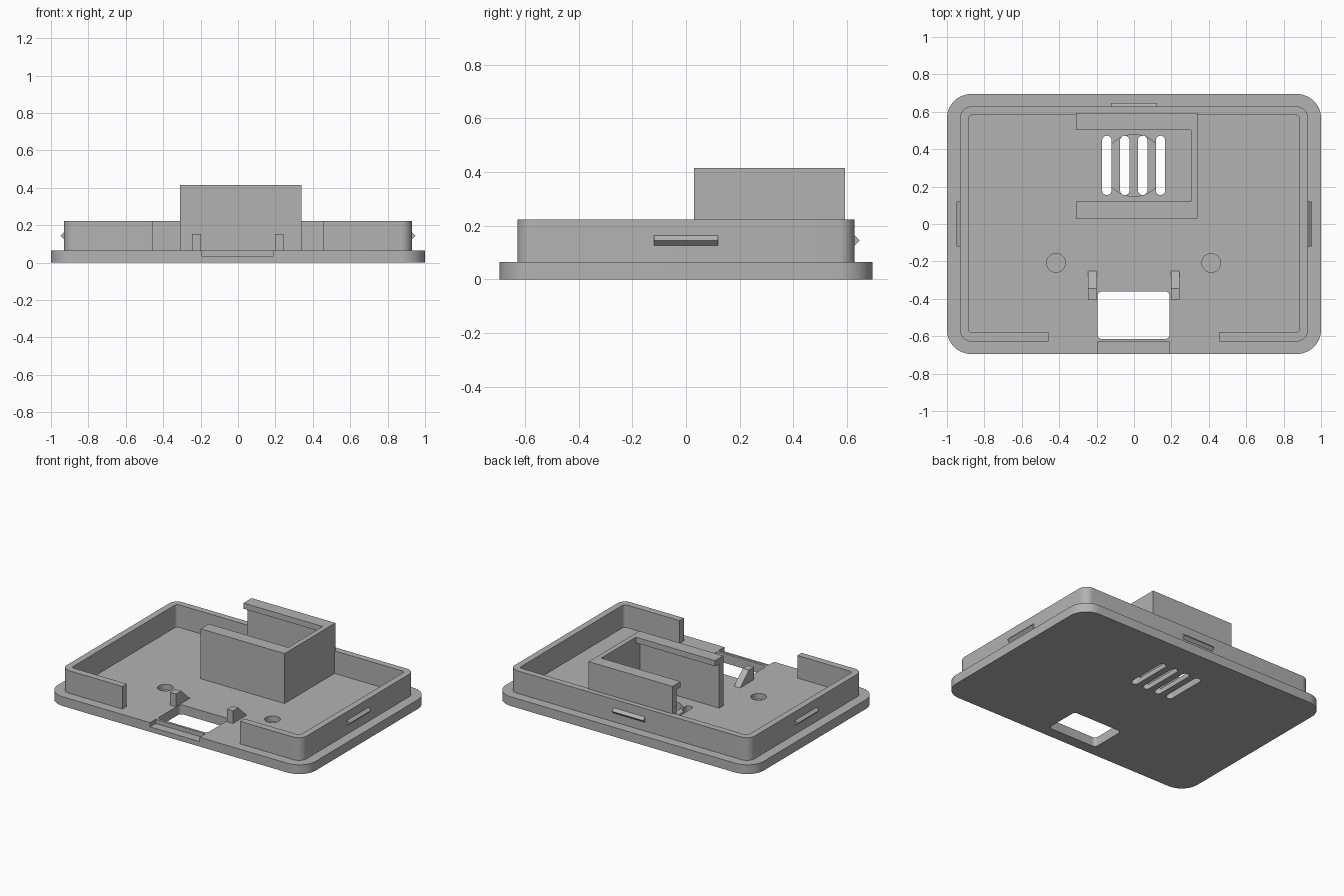
import bpy, bmesh
from math import cos, sin, pi, radians

cube = bpy.data.objects.get("Cube")
if cube:
    bpy.data.objects.remove(cube, do_unlink=True)

grey = bpy.data.materials.new("plain grey")
grey.use_nodes = True
GREY = (0.45, 0.45, 0.45, 1)
grey.diffuse_color = GREY
grey.node_tree.nodes["Principled BSDF"].inputs["Base Color"].default_value = GREY


def prism(name, outline, offset):
    """Extrude a closed 3D outline along an offset vector."""
    bm = bmesh.new()
    face = bm.faces.new([bm.verts.new(p) for p in outline])
    ext = bmesh.ops.extrude_face_region(bm, geom=[face])
    moved = [v for v in ext["geom"] if isinstance(v, bmesh.types.BMVert)]
    bmesh.ops.translate(bm, verts=moved, vec=offset)
    bmesh.ops.recalc_face_normals(bm, faces=bm.faces)
    mesh = bpy.data.meshes.new(name)
    bm.to_mesh(mesh)
    bm.free()
    mesh.materials.append(grey)
    obj = bpy.data.objects.new(name, mesh)
    bpy.context.collection.objects.link(obj)
    return obj


def block(name, x0, x1, y0, y1, z0, z1, r=0, steps=8):
    """Box with optionally rounded vertical corners."""
    if r == 0:
        pts = [(x0, y0, z0), (x1, y0, z0), (x1, y1, z0), (x0, y1, z0)]
    else:
        corners = [(x1 - r, y1 - r), (x0 + r, y1 - r), (x0 + r, y0 + r), (x1 - r, y0 + r)]
        pts = []
        for q, (cx, cy) in enumerate(corners):
            for i in range(steps + 1):
                a = (q + i / steps) * pi / 2
                pts.append((cx + r * cos(a), cy + r * sin(a), z0))
    return prism(name, pts, (0, 0, z1 - z0))


def disc(name, cx, cy, r, z0, z1, n=40):
    pts = [(cx + r * cos(2 * pi * i / n), cy + r * sin(2 * pi * i / n), z0) for i in range(n)]
    return prism(name, pts, (0, 0, z1 - z0))


def combine(target, others, operation="DIFFERENCE"):
    """Apply exact booleans and discard the helper solids."""
    for other in others:
        other.hide_render = True
        mod = target.modifiers.new("cut", "BOOLEAN")
        mod.operation, mod.solver, mod.object = operation, "EXACT", other
        with bpy.context.temp_override(object=target, active_object=target):
            bpy.ops.object.modifier_apply(modifier=mod.name)
        bpy.data.objects.remove(other, do_unlink=True)


FLOOR = 0.065
RIM_TOP = 0.223

# Base plate with window, front notch, blind holes and vent
plate = block("base_plate", -1, 1, -0.695, 0.695, 0, FLOOR, 0.13, 12)
cuts = [
    block("window_cutter", -0.195, 0.19, -0.615, -0.36, -0.1, 0.2, 0.025),
    block("notch_cutter", -0.195, 0.19, -0.8, -0.632, 0.035, 0.2),
    disc("vent_recess_cutter", 0, 0.313, 0.165, 0.035, 0.2),
]
for x in (-0.417, 0.413):
    cuts.append(disc("hole_cutter", x, -0.208, 0.05, 0.025, 0.2))
for i in range(4):
    x = -0.145 + i * 0.0955
    cuts.append(block("slot_cutter", x - 0.025, x + 0.025, 0.155, 0.472, -0.1, 0.2, 0.0245))
combine(plate, cuts)

# Raised rim, open in the middle of the front
rim = block("rim", -0.93, 0.93, -0.628, 0.628, FLOOR, RIM_TOP, 0.06)
combine(rim, [
    block("rim_inner_cutter", -0.885, 0.885, -0.58, 0.583, 0, 0.4, 0.02),
    block("rim_gap_cutter", -0.457, 0.455, -0.8, -0.5, 0, 0.4),
])

# Three-sided housing with inward lips along the top of the long walls
housing = block("housing", -0.31, 0.34, 0.03, 0.593, FLOOR, 0.415)
combine(housing, [
    block("housing_inner_cutter", -0.5, 0.305, 0.075, 0.548, 0, 0.375),
    block("housing_mouth_cutter", -0.5, 0.305, 0.12, 0.503, 0.3, 0.6),
])

# Wedge clips beside the window
for side, x in (("right", -0.245), ("left", 0.197)):
    wedge = [(x, -0.405, FLOOR), (x, -0.405, 0.153), (x, -0.345, 0.153), (x, -0.25, FLOOR)]
    prism(side + "_clip", wedge, (0.047, 0, 0))

# Snap ridges on the sides and back of the rim
ridge = [(0.0, 0.125), (0.02, 0.145), (0.0, 0.165)]
for side, s in (("right", -1), ("left", 1)):
    prism(side + "_snap_ridge", [(s * (0.929 + d), -0.12, z) for d, z in ridge], (0, 0.24, 0))
prism("back_snap_ridge", [(-0.122, 0.627 + d, z) for d, z in ridge], (0.244, 0, 0))

# Smooth the rounded corners, keep the edges sharp
for obj in (plate, rim):
    bpy.ops.object.select_all(action="DESELECT")
    obj.select_set(True)
    bpy.context.view_layer.objects.active = obj
    bpy.ops.object.shade_smooth_by_angle(angle=radians(30))
